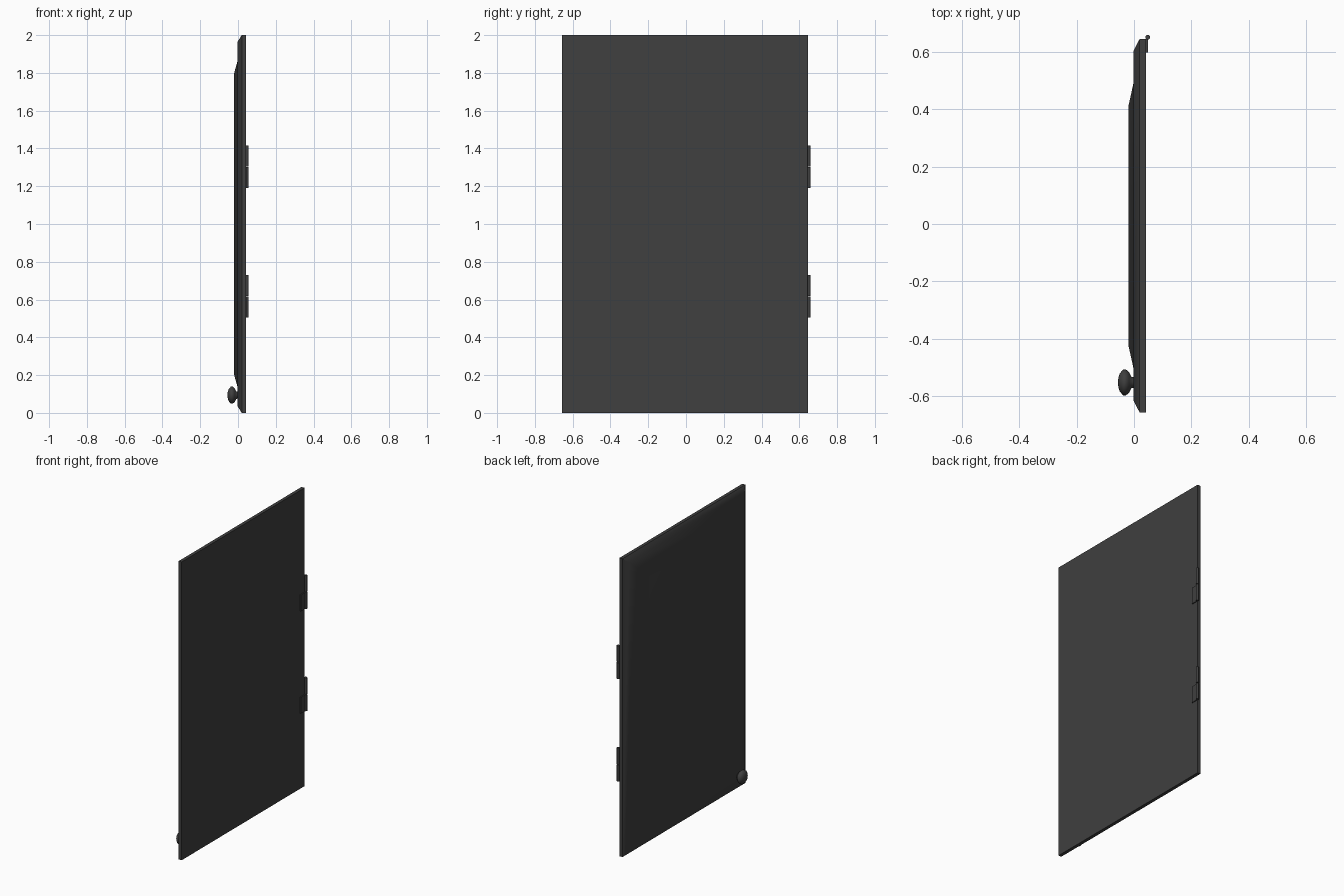
import bpy, bmesh, math
from mathutils import Matrix, Vector

cube = bpy.data.objects.get("Cube")
if cube:
    bpy.data.objects.remove(cube, do_unlink=True)

# Single dark finish
dark = bpy.data.materials.new("dark_grey")
dark.use_nodes = True
colour = (0.05, 0.05, 0.05, 1)
dark.diffuse_color = colour
dark.node_tree.nodes["Principled BSDF"].inputs["Base Color"].default_value = colour


def finish(name, bm, angle):
    bmesh.ops.recalc_face_normals(bm, faces=bm.faces)
    mesh = bpy.data.meshes.new(name)
    bm.to_mesh(mesh)
    bm.free()
    mesh.materials.append(dark)
    obj = bpy.data.objects.new(name, mesh)
    bpy.context.collection.objects.link(obj)
    bpy.ops.object.select_all(action='DESELECT')
    obj.select_set(True)
    bpy.context.view_layer.objects.active = obj
    bpy.ops.object.shade_smooth_by_angle(angle=math.radians(angle))
    return obj


def loft(bm, rings):
    """Skin successive rings of points and cap both ends."""
    loops = [[bm.verts.new(p) for p in ring] for ring in rings]
    n = len(loops[0])
    for a, b in zip(loops, loops[1:]):
        for i in range(n):
            j = (i + 1) % n
            bm.faces.new((a[i], a[j], b[j], b[i]))
    bm.faces.new(loops[0])
    bm.faces.new(loops[-1])


# Door slab: bevelled rim and raised centre panel facing -x
Y0, Y1, HEIGHT = -0.657, 0.645, 2.0


def rectangle(x, dy, dz):
    return [(x, Y0 + dy, dz), (x, Y1 - dy, dz),
            (x, Y1 - dy, HEIGHT - dz), (x, Y0 + dy, HEIGHT - dz)]


bm = bmesh.new()
loft(bm, [rectangle(*step) for step in (
    (0.042, 0, 0), (0.02, 0, 0), (-0.002, 0.042, 0.035),
    (-0.002, 0.155, 0.135), (-0.02, 0.237, 0.2))])
finish("door", bm, 40)

# Round knob, lathed along x
KNOB_Y, KNOB_Z, SIDES = -0.552, 0.094, 24
profile = ((0.002, 0.018), (-0.009, 0.02), (-0.017, 0.036), (-0.028, 0.045),
           (-0.038, 0.045), (-0.05, 0.031), (-0.054, 0.018), (-0.056, 0.006))
bm = bmesh.new()
loft(bm, [[(x, KNOB_Y + r * math.cos(math.tau * i / SIDES),
            KNOB_Z + r * math.sin(math.tau * i / SIDES)) for i in range(SIDES)]
          for x, r in profile])
finish("knob", bm, 60)

# Two hinges: split barrel, with a leaf on the lower half
for name, z in (("upper", 1.303), ("lower", 0.617)):
    for half, sign in (("top", 1), ("bottom", -1)):
        bm = bmesh.new()
        bmesh.ops.create_cone(
            bm, cap_ends=True, segments=12, radius1=0.0085, radius2=0.0085, depth=0.11,
            matrix=Matrix.Translation((0.048, 0.6505, z + sign * 0.057)))
        finish(f"{name}_hinge_{half}_barrel", bm, 40)
    bm = bmesh.new()
    bmesh.ops.create_cube(
        bm, size=1, matrix=Matrix.Translation((0.0445, 0.623, z - 0.057))
        @ Matrix.Diagonal(Vector((0.007, 0.05, 0.11, 1))))
    finish(f"{name}_hinge_leaf", bm, 30)
